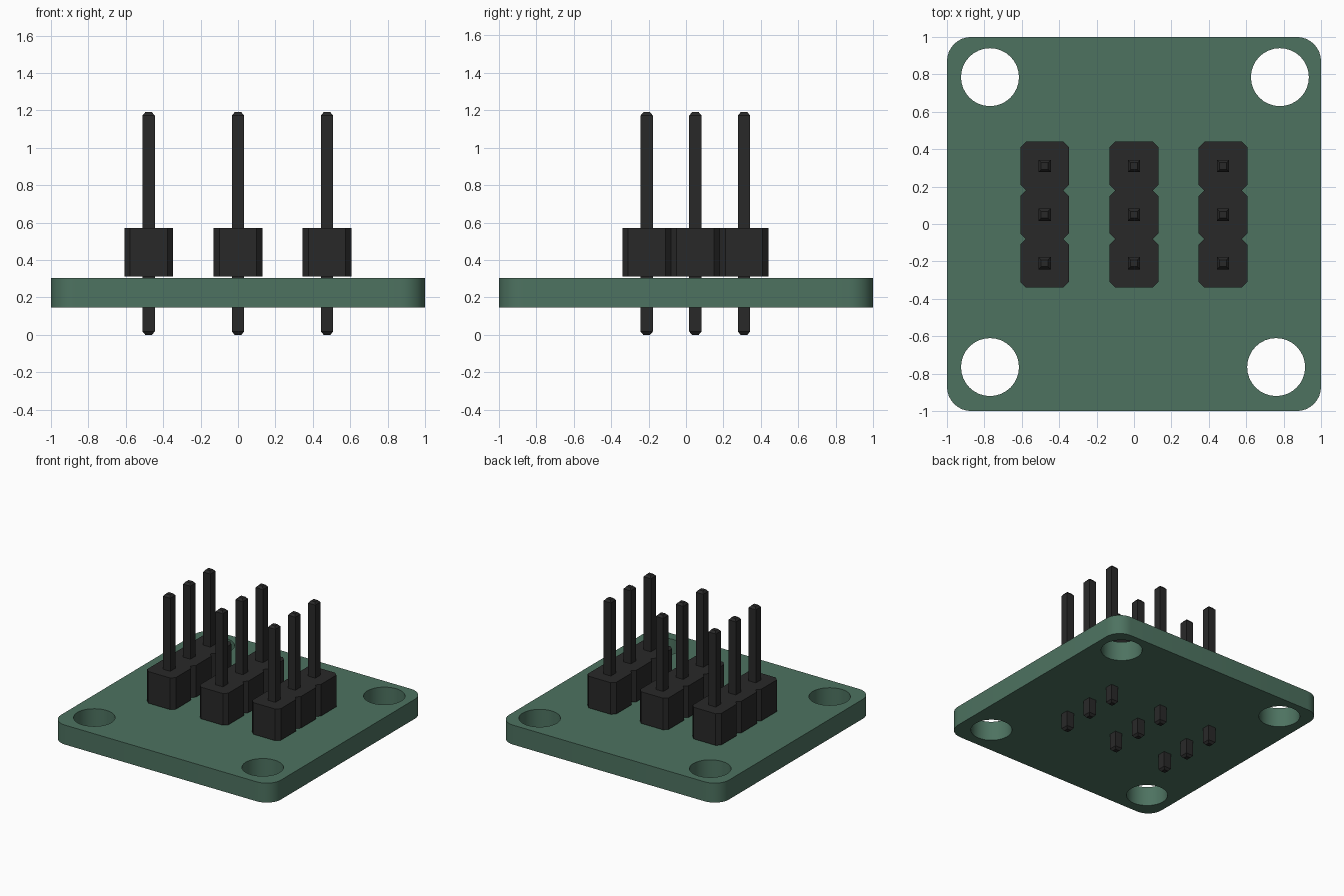
import bpy, bmesh
from math import cos, sin, pi, radians

if "Cube" in bpy.data.objects:
    bpy.data.objects.remove(bpy.data.objects["Cube"])


def material(name, rgb):
    m = bpy.data.materials.new(name)
    m.diffuse_color = (*rgb, 1)
    m.use_nodes = True
    m.node_tree.nodes["Principled BSDF"].inputs["Base Color"].default_value = m.diffuse_color
    return m


GREEN = material("board_green", (0.075, 0.17, 0.118))
BLACK = material("header_black", (0.022, 0.022, 0.022))


def add_object(name, data, mat):
    ob = bpy.data.objects.new(name, data)
    bpy.context.collection.objects.link(ob)
    data.materials.append(mat)
    return ob


def loft(name, rings, mat):
    """Solid through stacked rings with equal point counts."""
    bm = bmesh.new()
    loops = [[bm.verts.new(p) for p in ring] for ring in rings]
    n = len(loops[0])
    for a, b in zip(loops, loops[1:]):
        for i in range(n):
            j = (i + 1) % n
            bm.faces.new((a[i], a[j], b[j], b[i]))
    bm.faces.new(loops[0][::-1])
    bm.faces.new(loops[-1])
    bmesh.ops.recalc_face_normals(bm, faces=bm.faces)
    me = bpy.data.meshes.new(name)
    bm.to_mesh(me)
    bm.free()
    return add_object(name, me, mat)


def arc(cx, cy, r, a0, a1, n):
    return [(cx + r * cos(a0 + (a1 - a0) * i / n), cy + r * sin(a0 + (a1 - a0) * i / n))
            for i in range(n + 1)]


# Board: rounded square with four mounting holes, filled as a flat curve
R = 0.13
outline = []
for k, (sx, sy) in enumerate([(1, 1), (-1, 1), (-1, -1), (1, -1)]):
    outline += arc(sx * (1 - R), sy * (1 - R), R, k * pi / 2, (k + 1) * pi / 2, 8)
holes = [(-0.77, 0.785), (0.78, 0.785), (-0.77, -0.765), (0.76, -0.765)]
paths = [outline] + [arc(x, y, 0.155, 0, 2 * pi, 32)[:-1] for x, y in holes]

curve = bpy.data.curves.new("board_outline", 'CURVE')
curve.dimensions = '2D'
curve.fill_mode = 'BOTH'
curve.extrude = 0.08
for pts in paths:
    s = curve.splines.new('POLY')
    s.points.add(len(pts) - 1)
    for p, (x, y) in zip(s.points, pts):
        p.co = (x, y, 0, 1)
    s.use_cyclic_u = True
helper = bpy.data.objects.new("board_outline", curve)
bpy.context.collection.objects.link(helper)
bpy.context.view_layer.update()
mesh = bpy.data.meshes.new_from_object(
    helper.evaluated_get(bpy.context.evaluated_depsgraph_get()))
bpy.data.objects.remove(helper)
bm = bmesh.new()
bm.from_mesh(mesh)
bmesh.ops.remove_doubles(bm, verts=bm.verts, dist=1e-5)
bmesh.ops.recalc_face_normals(bm, faces=bm.faces)
bm.to_mesh(mesh)
bm.free()
board = add_object("circuit_board", mesh, GREEN)
board.location.z = 0.225
bpy.context.view_layer.objects.active = board
board.select_set(True)
bpy.ops.object.shade_smooth_by_angle(angle=radians(30))


# Pin headers: three notched blocks, each with three square pins
H, C = 0.13, 0.03
ROWS = (-0.21, 0.05, 0.31)


def square(x, y, h, z):
    return [(x - h, y - h, z), (x + h, y - h, z), (x + h, y + h, z), (x - h, y + h, z)]


for n, x in enumerate((-0.478, 0, 0.476), 1):
    right = []
    for y in ROWS:
        cell = [(H - C, y - H), (H, y - H + C), (H, y + H - C), (H - C, y + H)]
        right += cell[1:] if right else cell
    profile = right + [(-px, py) for px, py in reversed(right)]
    loft(f"header_block_{n}",
         [[(x + px, py, z) for px, py in profile] for z in (0.312, 0.572)], BLACK)
    for m, y in enumerate(ROWS, 1):
        loft(f"pin_{n}_{m}",
             [square(x, y, h, z) for h, z in
              ((0.018, 0.0), (0.033, 0.018), (0.033, 1.172), (0.018, 1.19))], BLACK)
